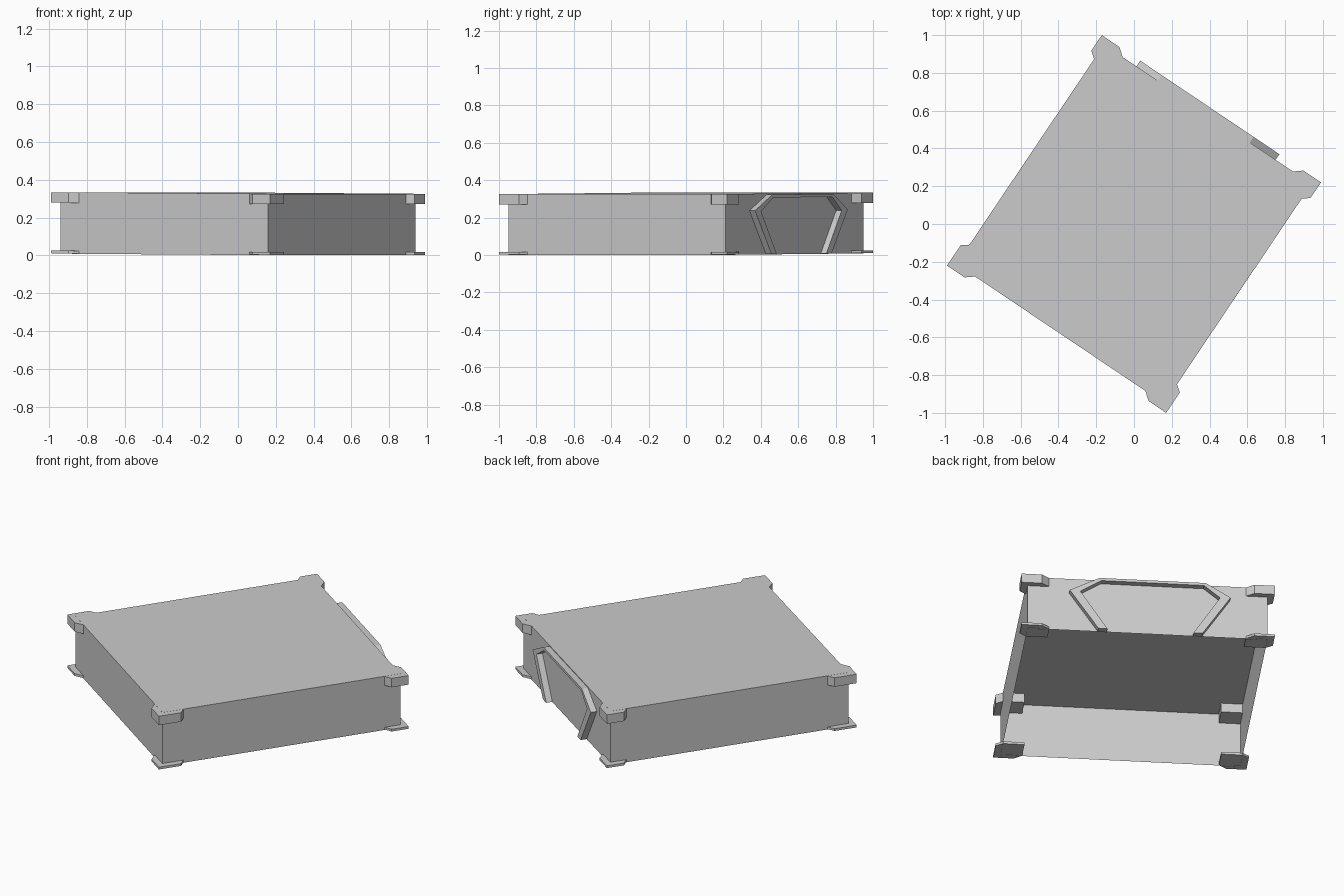
import bpy, bmesh, math
from mathutils import Matrix

if "Cube" in bpy.data.objects:
    bpy.data.objects.remove(bpy.data.objects["Cube"])

# the whole model is turned about z and leans very slightly
TURN = Matrix.Rotation(math.radians(-33.9), 4, 'Z')
LEAN = Matrix.Identity(4)
LEAN[2][0] = -0.006
PLACE = TURN @ LEAN


def finish(name, bm, recalc=True):
    if recalc:
        bmesh.ops.recalc_face_normals(bm, faces=bm.faces)
    bm.transform(PLACE)
    mesh = bpy.data.meshes.new(name)
    bm.to_mesh(mesh)
    bm.free()
    obj = bpy.data.objects.new(name, mesh)
    bpy.context.collection.objects.link(obj)
    return obj


def prism(name, points, offset):
    bm = bmesh.new()
    face = bm.faces.new([bm.verts.new(p) for p in points])
    ext = bmesh.ops.extrude_face_region(bm, geom=[face])
    verts = [g for g in ext['geom'] if isinstance(g, bmesh.types.BMVert)]
    bmesh.ops.translate(bm, verts=verts, vec=offset)
    return finish(name, bm)


# box shell, open underneath
U, V = 0.662, 0.70
Z0, Z1 = 0.005, 0.33
bm = bmesh.new()
bmesh.ops.create_cube(bm, size=1)
bmesh.ops.scale(bm, verts=bm.verts, vec=(2 * U, 2 * V, Z1 - Z0))
bmesh.ops.translate(bm, verts=bm.verts, vec=(0, 0, (Z0 + Z1) / 2))
bm.normal_update()
bmesh.ops.delete(bm, geom=[f for f in bm.faces if f.normal.z < -0.5], context='FACES')
finish("box_shell", bm, recalc=False)

# chamfered corner brackets at the top and thin feet at the bottom
for su, ulabel in ((-1, "left"), (1, "right")):
    for sv, vlabel in ((-1, "front"), (1, "back")):
        d = 0.03 if sv > 0 else 0.0
        outline = [(0.699, 0.735), (0.699, 0.605 + d), (U, 0.577 + d),
                   (0.543, 0.577 + d), (0.543, V), (0.587, 0.735)]
        for part, z, h in (("bracket", 0.275, 0.0545), ("foot", 0.007, 0.014)):
            prism(f"{vlabel}_{ulabel}_{part}",
                  [(su * a, sv * b, z) for a, b in outline], (0, 0, h))

# raised door frame on the back wall, open at the bottom
outer = [(0.275, 0.006), (0.433, 0.24), (0.268, 0.325),
         (-0.318, 0.325), (-0.455, 0.24), (-0.30, 0.006)]
inner = [(0.225, 0.006), (0.375, 0.236), (0.258, 0.309),
         (-0.308, 0.309), (-0.397, 0.236), (-0.25, 0.006)]
prism("door_frame", [(a, V - 0.005, z) for a, z in outer + inner[::-1]], (0, 0.041, 0))
